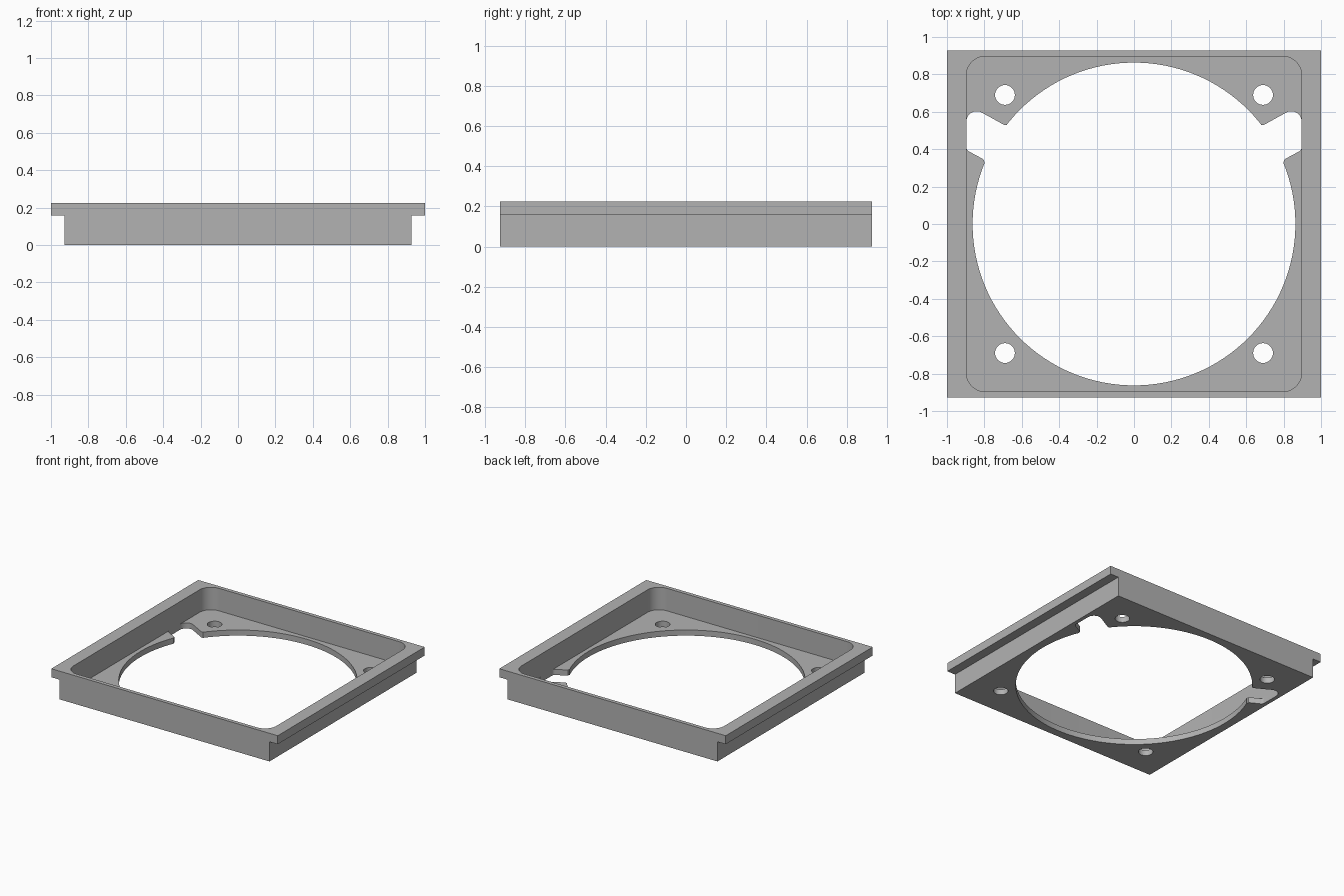
import bpy, bmesh
from math import cos, sin, pi, radians

cube = bpy.data.objects.get("Cube")
if cube:
    bpy.data.objects.remove(cube, do_unlink=True)

HALF, FLANGE, TOP, LEDGE = 0.927, 1.0, 0.225, 0.157
POCKET, CORNER, FLOOR = 0.896, 0.1, 0.045
BORE, HOLE, PITCH = 0.863, 0.053, 0.69

grey = bpy.data.materials.new("matte grey")
grey.use_nodes = True
grey.diffuse_color = (0.45, 0.45, 0.45, 1)
grey.node_tree.nodes["Principled BSDF"].inputs["Base Color"].default_value = grey.diffuse_color


def prism(name, outline, offset):
    """Extrude a closed 3D outline along an offset vector."""
    bm = bmesh.new()
    face = bm.faces.new([bm.verts.new(p) for p in outline])
    new = bmesh.ops.extrude_face_region(bm, geom=[face])["geom"]
    bmesh.ops.translate(bm, vec=offset, verts=[v for v in new if isinstance(v, bmesh.types.BMVert)])
    bmesh.ops.recalc_face_normals(bm, faces=bm.faces)
    mesh = bpy.data.meshes.new(name)
    bm.to_mesh(mesh)
    bm.free()
    mesh.materials.append(grey)
    obj = bpy.data.objects.new(name, mesh)
    bpy.context.collection.objects.link(obj)
    return obj


def arc(cx, cy, r, start, end, steps):
    angles = [radians(start + (end - start) * i / steps) for i in range(steps + 1)]
    return [(cx + r * cos(a), cy + r * sin(a)) for a in angles]


def cut(target, name, outline, low, high):
    """Subtract a vertical prism from the target."""
    cutter = prism(name, [(x, y, low) for x, y in outline], (0, 0, high - low))
    cutter.hide_render = True
    bpy.context.view_layer.objects.active = target
    mod = target.modifiers.new(name, "BOOLEAN")
    mod.operation, mod.solver, mod.object = "DIFFERENCE", "EXACT", cutter
    bpy.ops.object.modifier_apply(modifier=name)
    bpy.data.objects.remove(cutter, do_unlink=True)


# Square body with a flange along each side
half_profile = [(HALF, 0), (HALF, LEDGE), (FLANGE, LEDGE), (FLANGE, TOP)]
profile = half_profile + [(-x, z) for x, z in reversed(half_profile)]
frame = prism("fan_mount_frame", [(x, -HALF, z) for x, z in profile], (0, 2 * HALF, 0))

# Rounded pocket above the thin floor
c = POCKET - CORNER
pocket = []
for i, (sx, sy) in enumerate([(1, 1), (-1, 1), (-1, -1), (1, -1)]):
    pocket += arc(sx * c, sy * c, CORNER, 90 * i, 90 * i + 90, 12)
cut(frame, "pocket_cutter", pocket, FLOOR, TOP + 0.1)

# Large round opening
cut(frame, "opening_cutter", arc(0, 0, BORE, 0, 360, 128)[:-1], -0.1, FLOOR + 0.05)

# Screw holes and side cable notches, mirrored left and right
notch = [(0.6, 0.45), (0.66, 0.54), (0.68, 0.53), (0.695, 0.53)]
notch += arc(0.841, 0.548, 0.055, 118, 0, 10)
notch += arc(0.871, 0.41, 0.025, 0, -60, 5)
notch += [(0.812, 0.35), (0.803, 0.343), (0.799, 0.328), (0.7, 0.33)]
for side in (1, -1):
    for end in (1, -1):
        cut(frame, "screw_cutter", arc(side * PITCH, end * PITCH, HOLE, 0, 360, 32)[:-1], -0.1, FLOOR + 0.05)
    cut(frame, "notch_cutter", [(side * x, y) for x, y in notch], -0.1, FLOOR + 0.02)

# Smooth the curved walls and keep the corners sharp
bpy.ops.object.select_all(action="DESELECT")
frame.select_set(True)
bpy.context.view_layer.objects.active = frame
bpy.ops.object.shade_smooth_by_angle(angle=radians(25))
